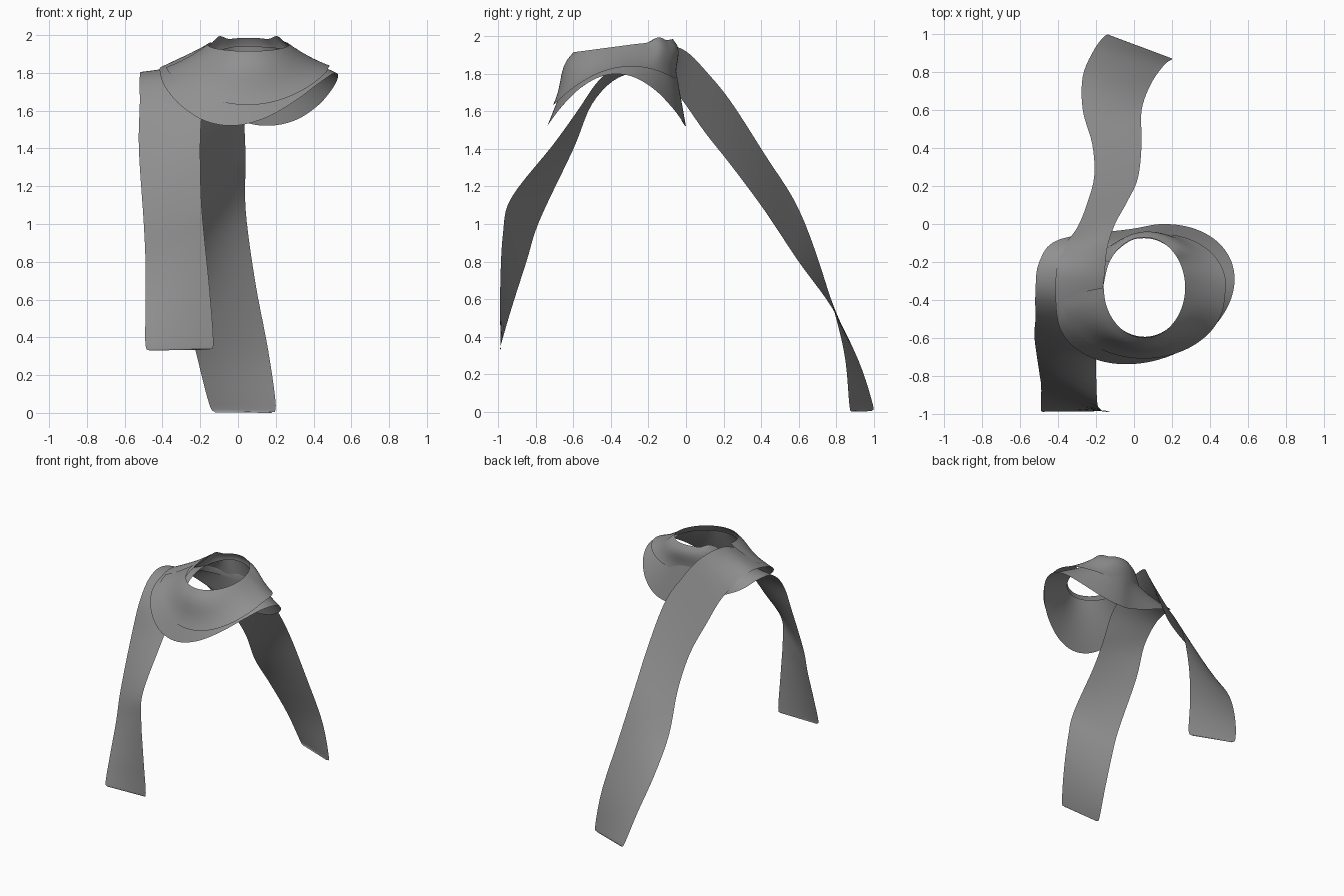
import bpy, bmesh, math
from mathutils import Vector

if "Cube" in bpy.data.objects:
    bpy.data.objects.remove(bpy.data.objects["Cube"])

# dark grey cloth
cloth = bpy.data.materials.new("grey_cloth")
cloth.diffuse_color = (0.28, 0.28, 0.28, 1)
cloth.use_nodes = True
cloth.node_tree.nodes["Principled BSDF"].inputs["Base Color"].default_value = cloth.diffuse_color


def catmull(pts, steps):
    p = [Vector(q) for q in pts]
    p = [2 * p[0] - p[1]] + p + [2 * p[-1] - p[-2]]
    out = []
    for i in range(1, len(p) - 2):
        a, b, c, d = p[i - 1:i + 3]
        for k in range(steps):
            t = k / steps
            out.append(0.5 * (2 * b + (c - a) * t + (2 * a - 5 * b + 4 * c - d) * t * t
                              + (3 * b - a - 3 * c + d) * t ** 3))
    return out + [p[-2]]


def ribbon(name, pairs, steps=5, across=8, sag=0.0, bulge=0.0):
    """Cloth strip lofted between an outer and an inner edge."""
    outer = catmull([q[0] for q in pairs], steps)
    inner = catmull([q[1] for q in pairs], steps)
    bm = bmesh.new()
    rows = []
    for o, n in zip(outer, inner):
        row = []
        for j in range(across + 1):
            t = j / across
            v = o.lerp(n, t)
            v.z -= sag * 4 * t * (1 - t)
            v.y += bulge * 9.5 * t ** 3 * (1 - t) * (n.y + .335) / .265
            row.append(bm.verts.new(v))
        rows.append(row)
    for r, s in zip(rows, rows[1:]):
        for j in range(across):
            bm.faces.new((r[j], r[j + 1], s[j + 1], s[j]))
    bmesh.ops.recalc_face_normals(bm, faces=bm.faces)
    me = bpy.data.meshes.new(name)
    bm.to_mesh(me)
    bm.free()
    me.materials.append(cloth)
    me.shade_smooth()
    ob = bpy.data.objects.new(name, me)
    bpy.context.collection.objects.link(ob)
    return ob


def lower_pair(deg):
    a = math.radians(deg)
    c, s = math.cos(a), math.sin(a)
    return ((.06 + .46 * c + .1 * s, -.37 + .37 * s, 1.66 + .14 * math.cos(2 * a)),
            (.055 + .225 * c, -.335 + .26 * s, 1.91 + .03 * s))


def upper_pair(deg):
    a = math.radians(deg)
    c, s = math.cos(a), math.sin(a)
    peak = .02 if deg in (45, -45 - 180, 135) else 0
    return ((.05 + .43 * c + .07 * max(s, 0), -.38 + .33 * s,
             1.765 + .065 * math.cos(2 * a) + .07 * s),
            (.055 + .215 * c, -.335 + .265 * s, 1.95 + .035 * s + peak))


# front tail: hem up to the shoulder, (outer edge, inner edge)
front_tail = [
    ((-.47, -.99, .33), (-.15, -.985, .335)),
    ((-.49, -.985, .36), (-.13, -.988, .37)),
    ((-.49, -.93, .55), (-.15, -.99, .65)),
    ((-.49, -.85, .80), (-.18, -.975, .95)),
    ((-.50, -.78, 1.02), (-.195, -.93, 1.14)),
    ((-.525, -.60, 1.40), (-.20, -.71, 1.42)),
    ((-.52, -.50, 1.64), (-.19, -.58, 1.60)),
    ((-.52, -.36, 1.78), (-.17, -.46, 1.77)),
    ((-.50, -.20, 1.80), (-.16, -.32, 1.87)),
    ((-.39, -.08, 1.72), (-.12, -.18, 1.91)),
]
# lower turn round the neck: back, right, front, left
lower_wrap = [lower_pair(d) for d in range(112, -170, -20)]
# back tail: over the shoulder and down to the hem
back_tail = [
    ((-.41, -.25, 1.83), (-.155, -.26, 1.95)),
    ((-.37, -.12, 1.77), (-.14, -.12, 1.96)),
    ((-.30, -.02, 1.66), (-.10, 0, 1.92)),
    ((-.25, .10, 1.49), (-.04, .11, 1.81)),
    ((-.21, .25, 1.30), (.02, .24, 1.65)),
    ((-.22, .42, 1.07), (.04, .42, 1.37)),
    ((-.27, .60, .80), (.04, .60, 1.08)),
    ((-.27, .78, .55), (.09, .74, .70)),
    ((-.21, .92, .27), (.16, .84, .33)),
    ((-.15, .995, .04), (.20, .87, .04)),
    ((-.12, .99, .003), (.175, .88, 0)),
]
ribbon("scarf_band", front_tail + lower_wrap + back_tail)

# upper turn, lying over the lower one
ribbon("upper_wrap", [upper_pair(d) for d in range(-180, 151, 15)],
       steps=4, sag=0.01, bulge=0.025)
